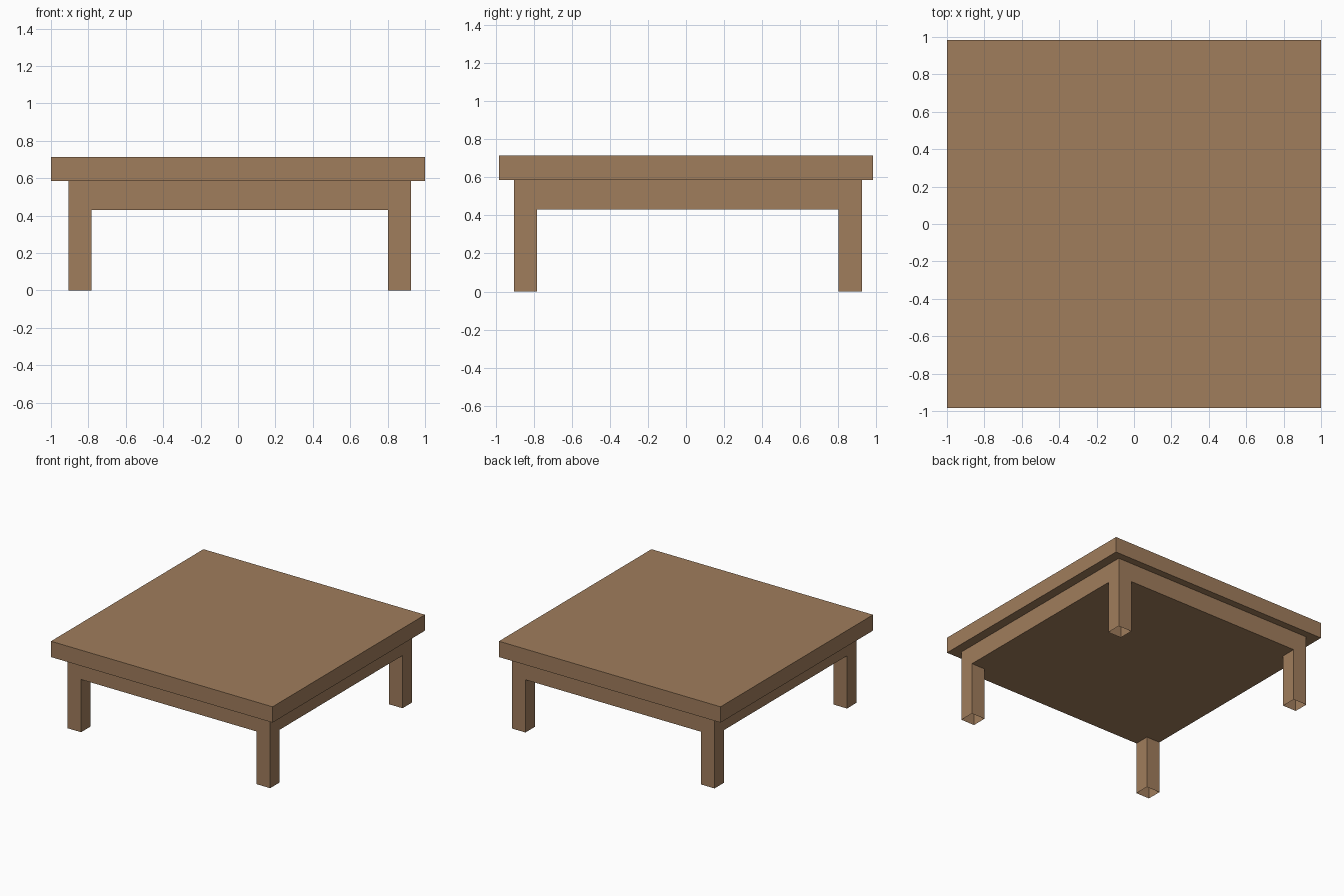
import bpy, bmesh

if "Cube" in bpy.data.objects:
    bpy.data.objects.remove(bpy.data.objects["Cube"])

# Main dimensions
FRAME = [-0.905, -0.783, 0.802, 0.924]   # leg edges, used in x and y
TOP_X, TOP_Y = 1.0, 0.983
Z_APRON, Z_UNDER, Z_TOP = 0.43, 0.585, 0.714

wood = bpy.data.materials.new("warm brown wood")
wood.diffuse_color = (0.352, 0.205, 0.107, 1)
wood.use_nodes = True
wood.node_tree.nodes["Principled BSDF"].inputs["Base Color"].default_value = wood.diffuse_color

bm = bmesh.new()

# Apron underside: 3 x 3 grid whose corner cells become the legs
grid = [[bm.verts.new((x, y, Z_APRON)) for x in FRAME] for y in FRAME]
corners = []
for j in range(3):
    for i in range(3):
        f = bm.faces.new((grid[j][i], grid[j + 1][i],
                          grid[j + 1][i + 1], grid[j][i + 1]))
        if i != 1 and j != 1:
            corners.append(f)
rim = [e for e in bm.edges if e.is_boundary]


def grow(edges, place):
    """Extrude a rim of edges and place its new vertices."""
    geom = bmesh.ops.extrude_edge_only(bm, edges=edges)["geom"]
    for v in geom:
        if isinstance(v, bmesh.types.BMVert):
            v.co = place(v.co.copy())
    return [e for e in geom if isinstance(e, bmesh.types.BMEdge)]


def at_height(z):
    return lambda co: (co.x, co.y, z)


def overhang(co):
    def out(c, limit):
        return -limit if c < -0.85 else limit if c > 0.85 else c
    return (out(co.x, TOP_X), out(co.y, TOP_Y), co.z)


# Apron sides, overhanging underside, tabletop edge, tabletop face
rim = grow(rim, at_height(Z_UNDER))
rim = grow(rim, overhang)
rim = grow(rim, at_height(Z_TOP))
bmesh.ops.contextual_create(bm, geom=rim)
bmesh.ops.recalc_face_normals(bm, faces=bm.faces[:])

# Legs: pulled down to the floor and left open at the foot
feet = bmesh.ops.extrude_discrete_faces(bm, faces=corners)["faces"]
for f in feet:
    for v in f.verts:
        v.co.z = 0
bmesh.ops.delete(bm, geom=feet, context='FACES_ONLY')

mesh = bpy.data.meshes.new("table")
bm.to_mesh(mesh)
bm.free()
mesh.materials.append(wood)
table = bpy.data.objects.new("table", mesh)
bpy.context.collection.objects.link(table)
